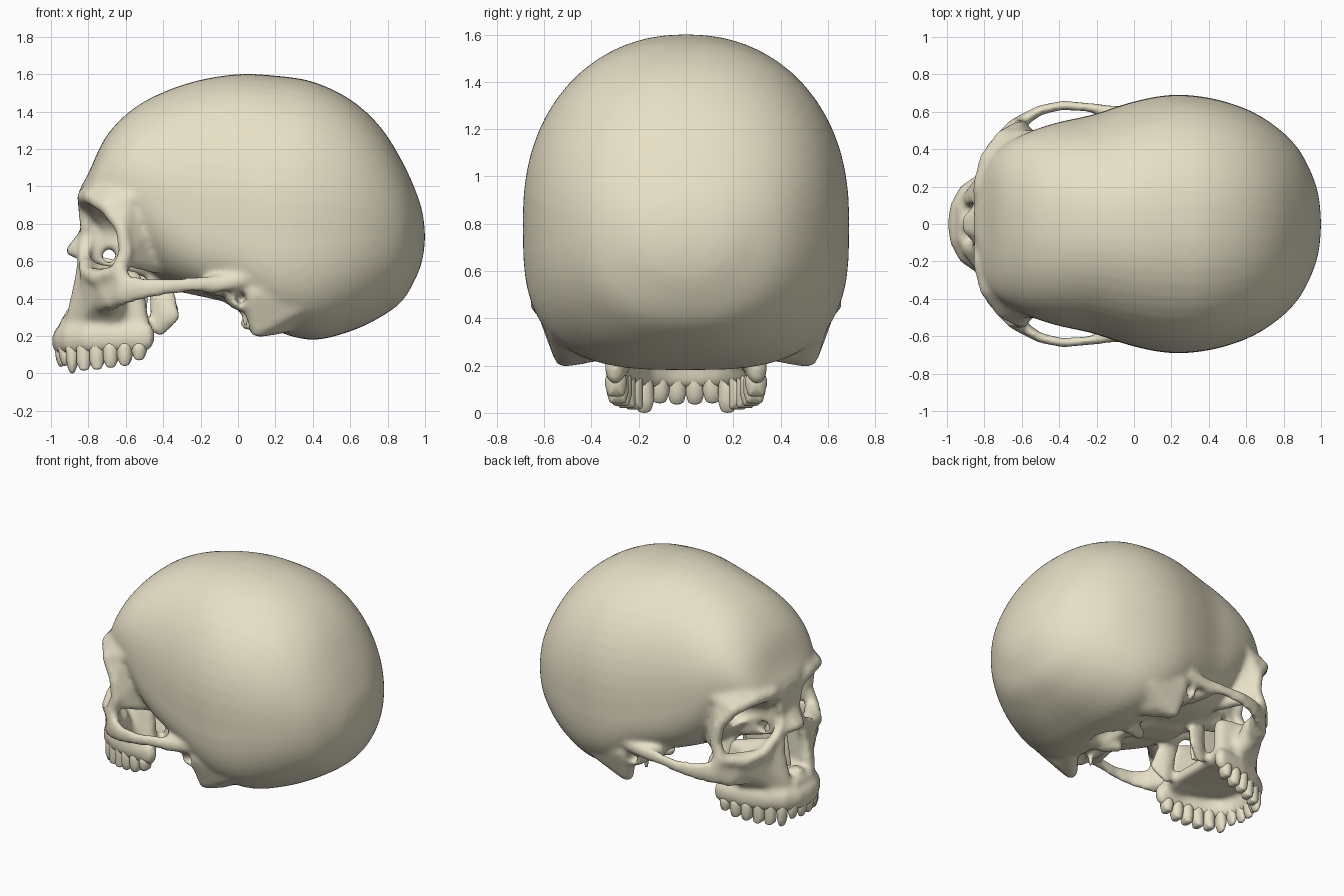
import bpy, bmesh, math
from mathutils import Vector

# unit directions used to make every rounded lump
tmp = bmesh.new()
bmesh.ops.create_icosphere(tmp, subdivisions=2, radius=1)
DIRS = [v.co.copy() for v in tmp.verts]
tmp.free()


def flip(balls):
    return [(b[0], -b[1]) + tuple(b[2:]) for b in balls]


def hull(bm, balls):
    """Convex skin around ellipsoids (x, y, z, r) or (x, y, z, rx, ry, rz)."""
    vs = []
    for b in balls:
        r = b[3:] if len(b) == 6 else (b[3],) * 3
        for d in DIRS:
            vs.append(bm.verts.new((b[0] + d.x * r[0], b[1] + d.y * r[1], b[2] + d.z * r[2])))
    bmesh.ops.convex_hull(bm, input=vs)
    loose = [v for v in vs if v.is_valid and not v.link_faces]
    bmesh.ops.delete(bm, geom=loose, context='VERTS')


def pair(bm, balls):
    hull(bm, balls)
    hull(bm, flip(balls))


def middle(bm, balls):
    hull(bm, balls + flip(balls))


def chain(bm, balls, closed=False):
    n = len(balls)
    for i in range(n if closed else n - 1):
        pair(bm, [balls[i], balls[(i + 1) % n]])


def make(name, bm):
    bmesh.ops.recalc_face_normals(bm, faces=bm.faces[:])
    me = bpy.data.meshes.new(name)
    bm.to_mesh(me)
    bm.free()
    ob = bpy.data.objects.new(name, me)
    bpy.context.collection.objects.link(ob)
    return ob


def spline(rows, t):
    i = min(int(t), len(rows) - 2)
    f = t - i
    p = [rows[max(0, min(len(rows) - 1, i + k))] for k in (-1, 0, 1, 2)]
    return [0.5 * (2 * b + (c - a) * f + (2 * a - 5 * b + 4 * c - d) * f * f
                   + (3 * b - a - 3 * c + d) * f ** 3) for a, b, c, d in zip(*p)]


bone = bmesh.new()

# braincase: slices along x (x, top, bottom, half width, height of widest point, lower squareness)
SLICES = [
    (-0.845, 0.99, 0.91, 0.10, 0.95, 2), (-0.80, 1.07, 0.84, 0.30, 0.96, 2),
    (-0.71, 1.26, 0.76, 0.41, 1.00, 2), (-0.58, 1.40, 0.64, 0.485, 1.01, 2.1),
    (-0.42, 1.495, 0.50, 0.54, 0.95, 2.7), (-0.22, 1.565, 0.43, 0.585, 0.87, 3.4),
    (0.0, 1.60, 0.375, 0.655, 0.83, 3.7), (0.2, 1.592, 0.23, 0.69, 0.82, 3.4),
    (0.4, 1.56, 0.18, 0.675, 0.82, 3.1), (0.6, 1.465, 0.225, 0.615, 0.80, 2.7),
    (0.76, 1.32, 0.30, 0.52, 0.78, 2.4), (0.88, 1.13, 0.39, 0.40, 0.76, 2.2),
    (0.96, 0.95, 0.53, 0.245, 0.74, 2), (0.99, 0.84, 0.63, 0.13, 0.73, 2),
    (1.0, 0.74, 0.72, 0.015, 0.73, 2)]
N, STEPS, rings = 56, 4, []
for k in range((len(SLICES) - 1) * STEPS + 1):
    x, top, bot, w, zm, sq = spline(SLICES, k / STEPS)
    ring = []
    for j in range(N):
        a = 2 * math.pi * j / N
        c, s = math.cos(a), math.sin(a)
        e = 2 / (2.2 if s > 0 else sq)
        y = w * math.copysign(abs(c) ** e, c)
        z = zm + (top - zm if s > 0 else zm - bot) * math.copysign(abs(s) ** e, s)
        ring.append(bone.verts.new((x, y, z)))
    rings.append(ring)
for a, b in zip(rings, rings[1:]):
    for j in range(N):
        bone.faces.new((a[j], a[(j + 1) % N], b[(j + 1) % N], b[j]))
bone.faces.new(rings[0])
bone.faces.new(rings[-1])

# rims of the eye sockets, with brow ridge and cheek pillar
chain(bone, [(-0.82, 0.09, 0.90, 0.04), (-0.82, 0.20, 0.945, 0.045), (-0.785, 0.35, 0.945, 0.043),
             (-0.70, 0.465, 0.89, 0.043), (-0.62, 0.51, 0.78, 0.04), (-0.60, 0.52, 0.65, 0.04),
             (-0.64, 0.52, 0.54, 0.045), (-0.75, 0.40, 0.51, 0.045), (-0.81, 0.27, 0.54, 0.04),
             (-0.82, 0.14, 0.62, 0.035), (-0.81, 0.085, 0.76, 0.035)], closed=True)
middle(bone, [(-0.82, 0.06, 0.94, 0.042)])
# brow corner running back into the temple
pair(bone, [(-0.785, 0.34, 0.95, 0.04), (-0.70, 0.455, 0.895, 0.043), (-0.62, 0.475, 0.90, 0.035),
            (-0.48, 0.45, 0.98, 0.05), (-0.68, 0.37, 1.02, 0.04)])
# outer socket wall
pair(bone, [(-0.61, 0.495, 0.86, 0.03), (-0.60, 0.51, 0.60, 0.03),
            (-0.46, 0.39, 0.88, 0.04), (-0.44, 0.33, 0.58, 0.05)])
# bone between the sockets and nasal bridge
middle(bone, [(-0.76, 0.06, 0.88, 0.04), (-0.76, 0.06, 0.62, 0.04),
              (-0.45, 0.12, 0.80, 0.05), (-0.43, 0.10, 0.56, 0.06)])
middle(bone, [(-0.80, 0.04, 0.90, 0.035), (-0.815, 0.045, 0.75, 0.03)])
middle(bone, [(-0.815, 0.045, 0.75, 0.03), (-0.895, 0.03, 0.655, 0.025), (-0.82, 0.10, 0.63, 0.03)])
# upper jaw body, nose edge, cheek front, palate, nasal spine
pair(bone, [(-0.83, 0.14, 0.58, 0.03), (-0.77, 0.28, 0.50, 0.04), (-0.88, 0.13, 0.28, 0.045),
            (-0.79, 0.21, 0.25, 0.045), (-0.52, 0.26, 0.26, 0.05), (-0.56, 0.22, 0.50, 0.05)])
chain(bone, [(-0.83, 0.105, 0.62, 0.03), (-0.845, 0.135, 0.48, 0.032), (-0.88, 0.13, 0.34, 0.035)])
pair(bone, [(-0.805, 0.25, 0.53, 0.04), (-0.70, 0.43, 0.45, 0.045), (-0.81, 0.20, 0.29, 0.04),
            (-0.64, 0.27, 0.28, 0.04), (-0.64, 0.40, 0.46, 0.04)])
middle(bone, [(-0.90, 0.08, 0.27, 0.05), (-0.52, 0.24, 0.25, 0.05)])
middle(bone, [(-0.91, 0.01, 0.335, 0.018), (-0.85, 0.03, 0.31, 0.04)])
# tooth-bearing arch
ARCH = [(-0.95, 0.0), (-0.94, 0.085), (-0.895, 0.17), (-0.80, 0.235), (-0.65, 0.285), (-0.49, 0.30)]
chain(bone, [(x, y, 0.175 + 0.02 * i / 5, 0.047, 0.046, 0.08) for i, (x, y) in enumerate(ARCH)])
# cheekbone and arch
pair(bone, [(-0.79, 0.27, 0.52, 0.04), (-0.67, 0.475, 0.385, 0.045), (-0.61, 0.535, 0.42, 0.045),
            (-0.62, 0.535, 0.53, 0.04), (-0.75, 0.27, 0.36, 0.05)])
chain(bone, [(-0.62, 0.54, 0.445, 0.04, 0.032, 0.085), (-0.50, 0.61, 0.455, 0.03, 0.027, 0.062),
             (-0.38, 0.635, 0.465, 0.03, 0.026, 0.048), (-0.25, 0.625, 0.475, 0.03, 0.026, 0.04),
             (-0.12, 0.60, 0.475, 0.05, 0.035, 0.05), (0.03, 0.60, 0.50, 0.05, 0.04, 0.04)])
pair(bone, [(-0.15, 0.56, 0.47, 0.05), (-0.10, 0.42, 0.48, 0.07)])
# pterygoid plates behind the palate
pair(bone, [(-0.42, 0.13, 0.50, 0.07, 0.03, 0.04), (-0.36, 0.20, 0.31, 0.055, 0.022, 0.05),
            (-0.42, 0.17, 0.24, 0.05, 0.022, 0.04)])
# skull base, ear region, mastoids, condyles
middle(bone, [(-0.42, 0.07, 0.54, 0.08), (-0.25, 0.08, 0.50, 0.07), (-0.05, 0.08, 0.45, 0.07)])
middle(bone, [(-0.05, 0.08, 0.45, 0.07), (0.10, 0.08, 0.35, 0.06)])
chain(bone, [(0.02, 0.53, 0.41, 0.08), (-0.01, 0.32, 0.42, 0.07), (-0.12, 0.14, 0.46, 0.05)])
pair(bone, [(0.10, 0.56, 0.43, 0.09, 0.07, 0.08), (0.105, 0.515, 0.235, 0.045),
            (0.20, 0.49, 0.26, 0.05), (0.32, 0.53, 0.37, 0.07), (0.28, 0.35, 0.29, 0.07)])
pair(bone, [(0.03, 0.40, 0.38, 0.03), (0.04, 0.39, 0.27, 0.02)])
pair(bone, [(0.05, 0.11, 0.27, 0.04), (0.16, 0.15, 0.25, 0.04)])

# openings: eye sockets, nose, palate vault, ear canals, spinal opening
cut = bmesh.new()
pair(cut, [(-0.86, 0.265, 0.745, 0.06, 0.165, 0.15), (-0.69, 0.32, 0.74, 0.07, 0.14, 0.14),
           (-0.46, 0.17, 0.71, 0.04)])
middle(cut, [(-0.93, 0.02, 0.585, 0.06, 0.03, 0.04), (-0.91, 0.065, 0.43, 0.1, 0.045, 0.06),
             (-0.48, 0.06, 0.42, 0.12, 0.04, 0.06), (-0.48, 0.03, 0.52, 0.08, 0.03, 0.04)])
middle(cut, [(-0.83, 0.05, 0.12, 0.05, 0.05, 0.06), (-0.70, 0.13, 0.12, 0.08, 0.08, 0.09),
             (-0.46, 0.16, 0.11, 0.08, 0.08, 0.10)])
pair(cut, [(0.015, 0.66, 0.40, 0.04, 0.04, 0.05), (0.015, 0.50, 0.40, 0.03)])
hull(cut, [(0.20, 0, 0.22, 0.14, 0.11, 0.15)])
middle(cut, [(-0.69, 0.12, 0.63, 0.04, 0.05, 0.04)])

skull = make("skull_bone", bone)
cutter = make("openings_cutter", cut)
cutter.hide_render = True


def remesh(ob, size):
    m = ob.modifiers.new("remesh", 'REMESH')
    m.mode, m.voxel_size, m.use_smooth_shade = 'VOXEL', size, True


remesh(cutter, 0.02)
remesh(skull, 0.016)
m = skull.modifiers.new("openings", 'BOOLEAN')
m.operation, m.object, m.solver = 'DIFFERENCE', cutter, 'EXACT'
remesh(skull, 0.016)
m = skull.modifiers.new("soften", 'SMOOTH')
m.factor, m.iterations = 0.5, 6
bpy.context.view_layer.objects.active = skull
for m in list(skull.modifiers):
    bpy.ops.object.modifier_apply(modifier=m.name)
bpy.data.objects.remove(cutter)

# thin plate inside the nose
sep = bmesh.new()
hull(sep, [(-0.82, 0, 0.36, 0.012), (-0.78, 0, 0.62, 0.012), (-0.50, 0, 0.34, 0.012), (-0.48, 0, 0.56, 0.012)])
septum = make("nasal_septum", sep)

# upper teeth: eight a side, spaced evenly along the arch
teeth = bmesh.new()
lens = [(Vector(b) - Vector(a)).length for a, b in zip(ARCH, ARCH[1:])]
TIPS = [0.035, 0.04, 0.0, 0.015, 0.02, 0.03, 0.04, 0.07]
for i, tip in enumerate(TIPS):
    d, k = (i + 0.5) / 8 * sum(lens), 0
    while d > lens[k]:
        d -= lens[k]
        k += 1
    x, y = Vector(ARCH[k]).lerp(Vector(ARCH[k + 1]), d / lens[k])
    if i < 3:
        pair(teeth, [(x, y, 0.14, 0.038), (x, y, tip + 0.055, 0.03, 0.042, 0.035), (x, y, tip + 0.015, 0.016, 0.03, 0.015)])
    else:
        w = 0.038 if i < 5 else 0.047
        pair(teeth, [(x, y, 0.14, 0.043, w, 0.04), (x, y, tip + 0.05, 0.043, w, 0.03),
                     (x, y + 0.022, tip + 0.014, 0.026, 0.015, 0.014), (x, y - 0.022, tip + 0.014, 0.026, 0.015, 0.014)])
tooth_row = make("upper_teeth", teeth)

# bone colour
mat = bpy.data.materials.new("bone")
mat.diffuse_color = (0.80, 0.75, 0.57, 1)
for ob in (skull, septum, tooth_row):
    ob.data.shade_smooth()
    ob.data.materials.clear()
    ob.data.materials.append(mat)
